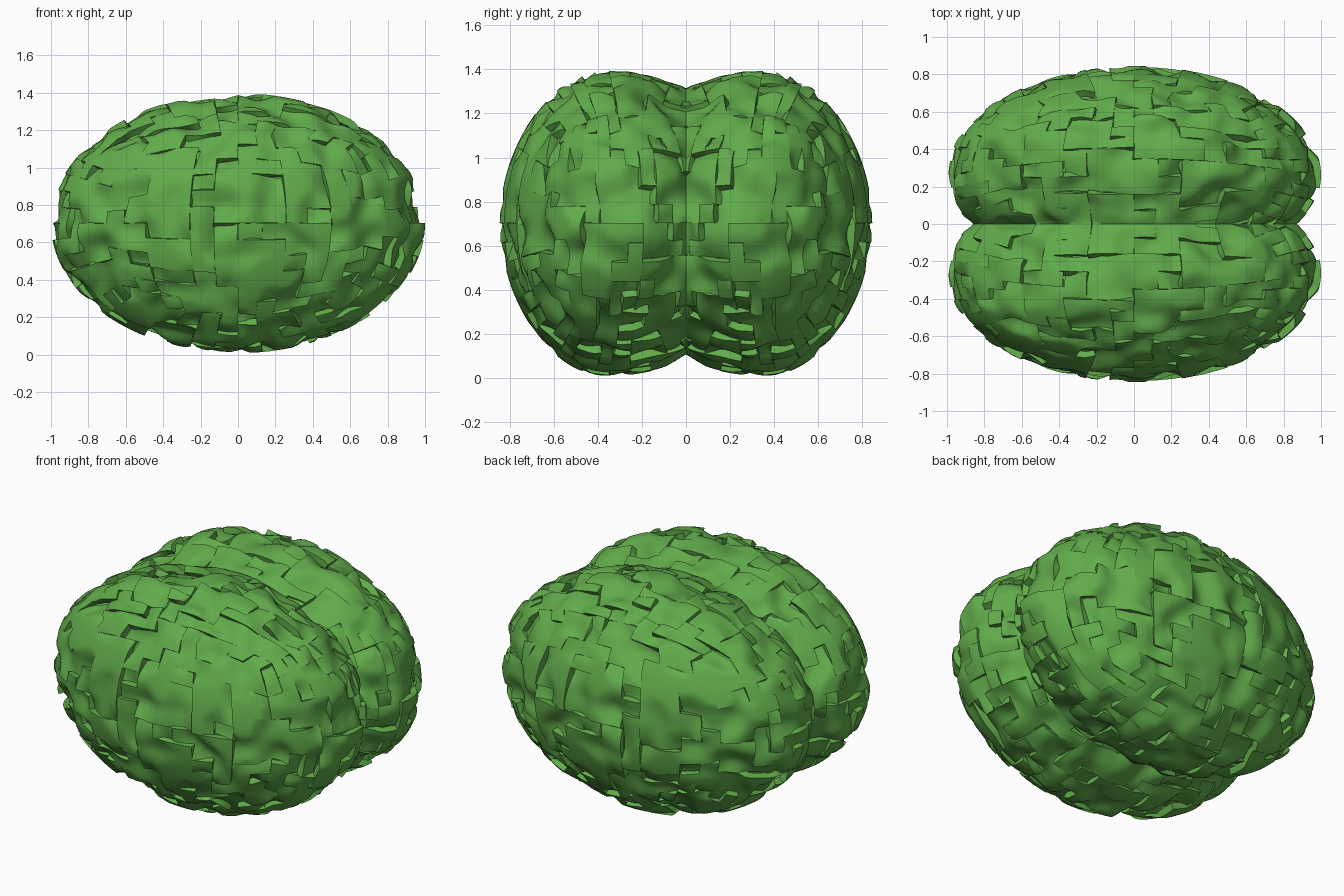
import bpy, bmesh, math, random
from mathutils import Vector, noise

if "Cube" in bpy.data.objects:
    bpy.data.objects.remove(bpy.data.objects["Cube"])

random.seed(11)
CELLS = 12

green = bpy.data.materials.new("leaf_green")
green.diffuse_color = (0.12, 0.41, 0.07, 1)
green.use_nodes = True
green.node_tree.nodes["Principled BSDF"].inputs["Base Color"].default_value = green.diffuse_color


def lobe_point(v, depth):
    """Map a cube point to the surface of the +y lobe, sunk by depth."""
    d = Vector([math.tan(c * math.pi / 4) for c in v]).normalized()
    t = d.z * d.z
    centre = 0.26 + 0.09 * t
    half = 0.845 - centre if d.y > 0 else 0.53 + 0.21 * t
    p = Vector((d.x, d.y * half, d.z * 0.695))
    n = Vector((d.x, d.y / half, d.z / 0.695)).normalized()
    return p - n * depth + Vector((0, centre, 0.703))


def cube_grid(cuts):
    bm = bmesh.new()
    bmesh.ops.create_cube(bm, size=2)
    bmesh.ops.subdivide_edges(bm, edges=bm.edges[:], cuts=cuts, use_grid_fill=True)
    return bm


def finish(bm, name, thickness=0):
    """Make the object, mirror it across the groove and shade it."""
    me = bpy.data.meshes.new(name)
    bm.to_mesh(me)
    bm.free()
    me.materials.append(green)
    ob = bpy.data.objects.new(name, me)
    bpy.context.collection.objects.link(ob)
    if thickness:
        s = ob.modifiers.new("walls", 'SOLIDIFY')
        s.thickness = thickness
        s.offset = -1
    m = ob.modifiers.new("mirror", 'MIRROR')
    m.use_axis = (False, True, False)
    m.use_bisect_axis = (False, True, False)
    bpy.ops.object.select_all(action='DESELECT')
    bpy.context.view_layer.objects.active = ob
    ob.select_set(True)
    bpy.ops.object.convert(target='MESH')
    bpy.ops.object.shade_smooth_by_angle(angle=math.radians(40))


# Inner body that closes the gaps between plates
bm = cube_grid(23)
for v in bm.verts:
    v.co = lobe_point(v.co, 0.065)
finish(bm, "lobe_core")

# Irregular stepped plates: grow random groups of grid cells
bm = cube_grid(CELLS - 1)
plate = bm.faces.layers.int.new("plate")
faces = bm.faces[:]
random.shuffle(faces)
count = 0
for seed in faces:
    if seed[plate]:
        continue
    count += 1
    seed[plate] = count
    group = [seed]
    for _ in range(random.randint(6, 16)):
        near = [f for g in group for e in g.edges for f in e.link_faces if not f[plate]]
        if not near:
            break
        f = random.choice(near)
        f[plate] = count
        group.append(f)
seams = [e for e in bm.edges if len({f[plate] for f in e.link_faces}) > 1]
bmesh.ops.split_edges(bm, edges=seams)
bmesh.ops.subdivide_edges(bm, edges=bm.edges[:], cuts=3, use_grid_fill=True)

# Each plate undulates with its own offset, leaving steps at its border
for v in bm.verts:
    k = v.link_faces[0][plate]
    base = lobe_point(v.co, 0)
    wave = noise.noise(base * 5.5 + Vector((k * 3.37, k * 1.71, k * 2.13)))
    v.co = lobe_point(v.co, min(0.055, max(0, 0.014 + 0.075 * wave)))
finish(bm, "lobe_plates", 0.04)
